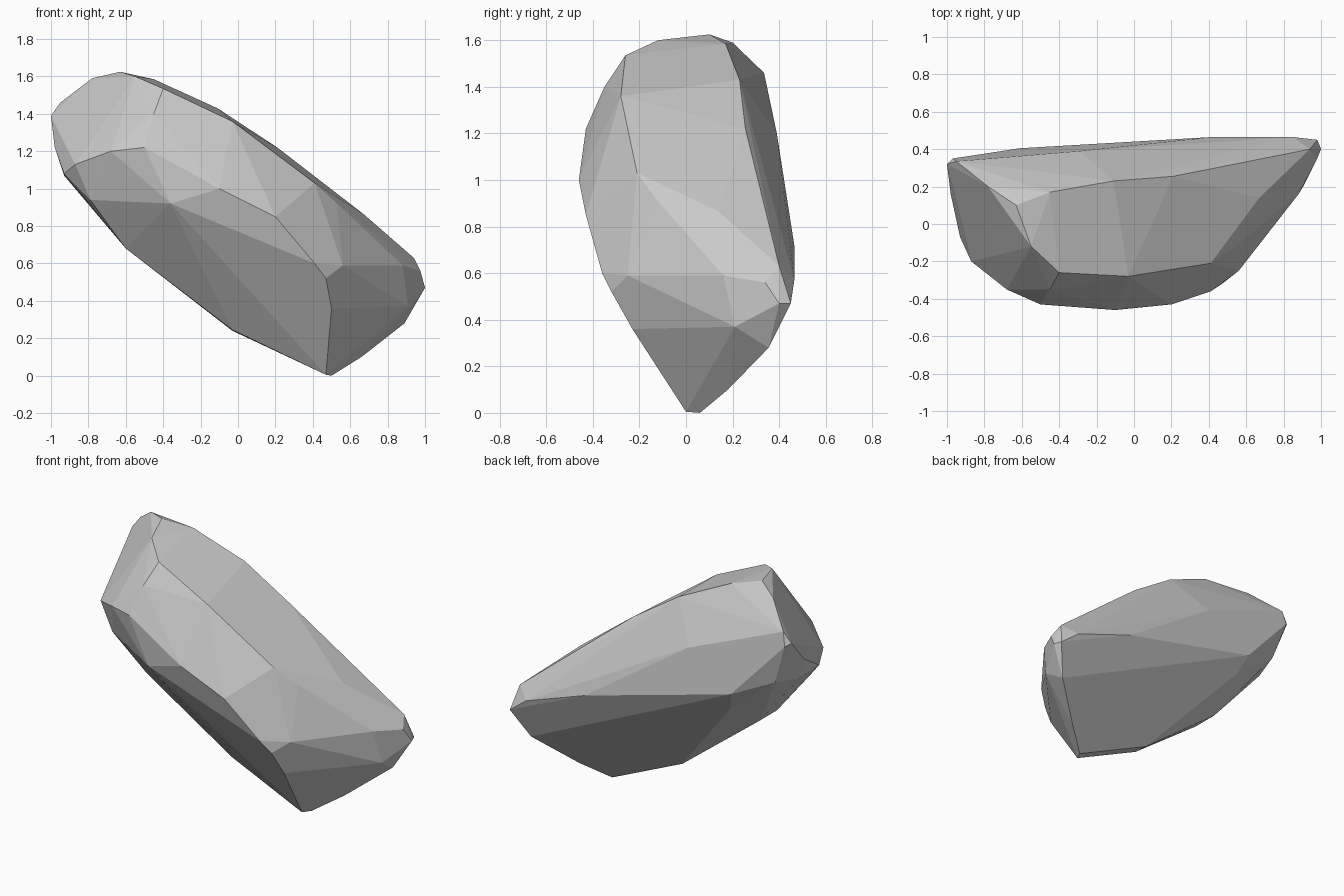
import bpy, bmesh, math

# Corner points of the faceted boulder, grouped by region
top_face = [(-.95, .335, 1.46), (-.78, .2, 1.59), (-.63, .1, 1.625), (-.55, -.12, 1.6),
            (-.4, -.26, 1.535), (-.03, -.28, 1.36), (.41, -.21, 1.03),
            (.53, -.13, .92), (.67, .14, .865)]
rear_ridge = [(-.45, .17, 1.585), (-.11, .23, 1.43), (.21, .255, 1.22), (.94, .4, .63)]
back_face = [(-.97, .35, 1.37), (-.29, .39, 1.2), (.42, .465, .72), (.85, .465, .57),
             (-.61, .405, .98), (-.88, .32, 1.1)]
front_edge = [(.47, -.32, .52), (.2, -.43, .85), (-.1, -.46, 1.0), (-.5, -.43, 1.22),
              (-.68, -.35, 1.2), (-.87, -.2, 1.13), (-.45, -.35, 1.4),
              (-.36, -.43, .92), (.41, -.36, .6)]
right_end = [(.56, -.25, .59), (.88, .16, .59), (.5, -.23, .36), (.91, .21, .37),
             (.98, .45, .47), (1.0, .4, .47), (.89, .355, .28), (.975, .34, .56)]
left_end = [(-1.0, .32, 1.39), (-.98, .16, 1.22), (-.93, -.07, 1.08), (-.93, .13, 1.07)]
underside = [(.47, .0, .005), (.5, .06, 0), (.66, .18, .1), (-.03, -.02, .245),
             (-.03, .08, .24), (-.6, -.1, .68), (-.6, .08, .68), (-.79, -.19, .94),
             (-.57, .34, .86)]

# Wrap the points in a convex skin and merge nearly flat facets
bm = bmesh.new()
for group in (top_face, rear_ridge, back_face, front_edge, right_end, left_end, underside):
    for p in group:
        bm.verts.new(p)
bmesh.ops.convex_hull(bm, input=bm.verts[:])
loose = [v for v in bm.verts if not v.link_faces]
bmesh.ops.delete(bm, geom=loose, context='VERTS')
bmesh.ops.dissolve_limit(bm, angle_limit=math.radians(4), verts=bm.verts[:], edges=bm.edges[:])
bmesh.ops.recalc_face_normals(bm, faces=bm.faces[:])

mesh = bpy.data.meshes.new("boulder")
bm.to_mesh(mesh)
bm.free()
boulder = bpy.data.objects.new("boulder", mesh)
bpy.context.collection.objects.link(boulder)
